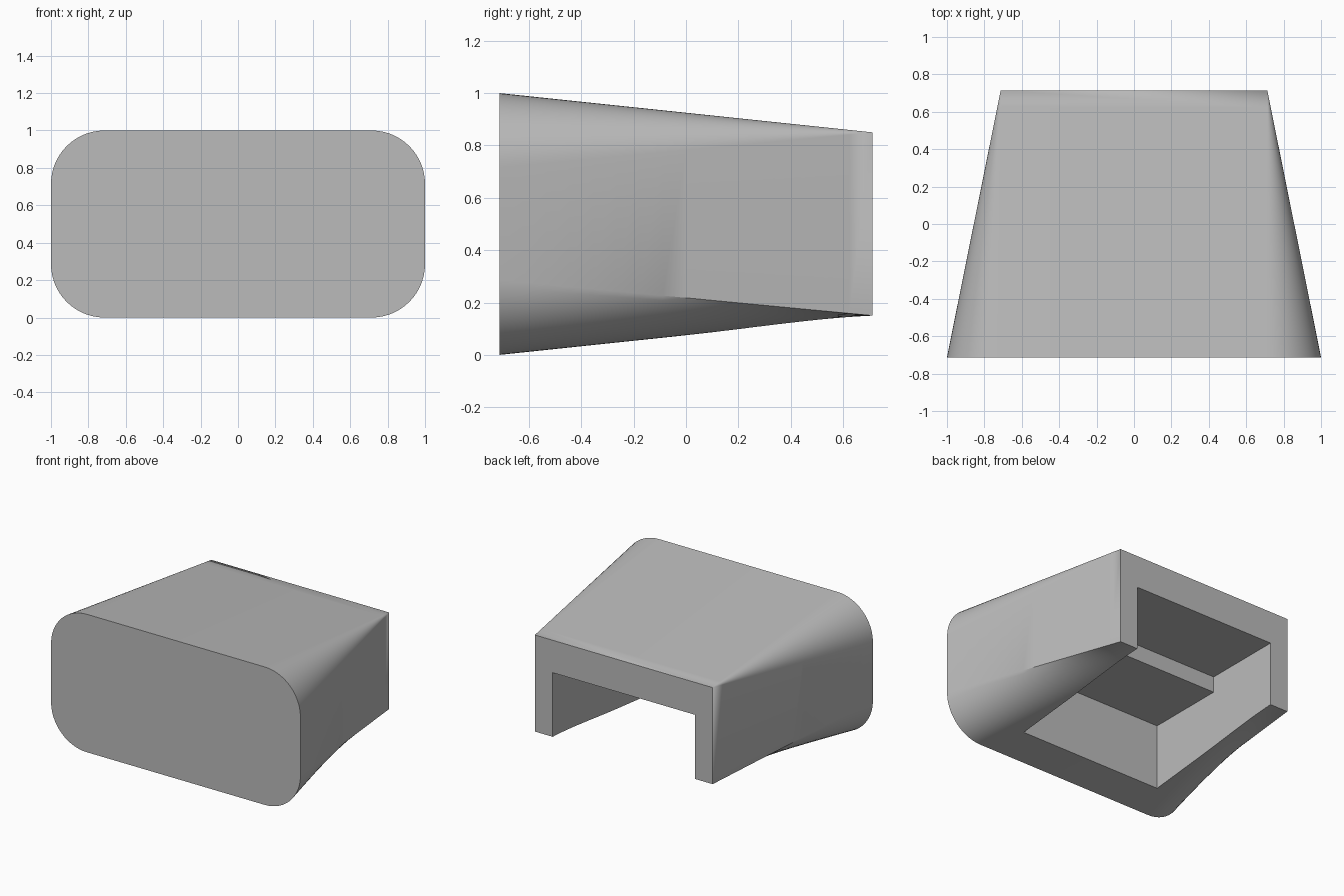
import bpy, bmesh
from math import sin, cos, pi, radians

cube = bpy.data.objects.get("Cube")
if cube:
    bpy.data.objects.remove(cube, do_unlink=True)

DEPTH = 0.713        # half length along y
RADIUS = 0.286       # front corner radius
BACK_X, BACK_LOW, BACK_HIGH = 0.713, 0.15, 0.85
SPREAD = 0.3         # how far the lower corners run along the back lower edge
ARC, RINGS = 14, 16

grey = bpy.data.materials.new("plain grey")
grey.use_nodes = True
grey.diffuse_color = (0.5, 0.5, 0.5, 1)
grey.node_tree.nodes["Principled BSDF"].inputs["Base Color"].default_value = (0.5, 0.5, 0.5, 1)


def make_object(name, bm):
    bmesh.ops.recalc_face_normals(bm, faces=bm.faces)
    mesh = bpy.data.meshes.new(name)
    bm.to_mesh(mesh)
    bm.free()
    mesh.materials.append(grey)
    obj = bpy.data.objects.new(name, mesh)
    bpy.context.collection.objects.link(obj)
    return obj


# Matching outline points: rounded front and square back, right half then mirrored
half = []
for i in range(ARC + 1):                     # lower corner
    t = i / ARC
    a = pi / 2 * (1 - t)
    front = (1 - RADIUS + RADIUS * cos(a), RADIUS - RADIUS * sin(a))
    half.append((front, (BACK_X - SPREAD * (1 - t), BACK_LOW)))
for i in range(ARC + 1):                     # upper corner
    a = pi / 2 * i / ARC
    front = (1 - RADIUS + RADIUS * cos(a), 1 - RADIUS + RADIUS * sin(a))
    half.append((front, (BACK_X, BACK_HIGH)))
outline = half + [((-f[0], f[1]), (-b[0], b[1])) for f, b in reversed(half)]

# Housing: rings blended from the front outline to the back outline
bm = bmesh.new()
rings = []
for r in range(RINGS + 1):
    s = r / RINGS
    rings.append([bm.verts.new((f[0] + (b[0] - f[0]) * s,
                                -DEPTH + 2 * DEPTH * s,
                                f[1] + (b[1] - f[1]) * s)) for f, b in outline])
count = len(outline)
for lower, upper in zip(rings, rings[1:]):
    for i in range(count):
        j = (i + 1) % count
        bm.faces.new((lower[i], lower[j], upper[j], upper[i]))
bm.faces.new(rings[0])
bm.faces.new(rings[-1])
bmesh.ops.remove_doubles(bm, verts=bm.verts, dist=1e-5)
housing = make_object("housing", bm)

# Stepped recess, open at the back and underneath
profile = [(-0.444, -0.2), (-0.444, 0.5), (0.133, 0.5), (0.133, 0.615), (1, 0.615), (1, -0.2)]
bm = bmesh.new()
side = bm.faces.new([bm.verts.new((-0.57, y, z)) for y, z in profile])
moved = bmesh.ops.extrude_face_region(bm, geom=[side])["geom"]
bmesh.ops.translate(bm, vec=(1.14, 0, 0),
                    verts=[g for g in moved if isinstance(g, bmesh.types.BMVert)])
# Close the start side if the extrusion removed it
bmesh.ops.holes_fill(bm, edges=bm.edges)
cutter = make_object("recess_cutter", bm)
cutter.hide_render = True

cut = housing.modifiers.new("recess", 'BOOLEAN')
cut.operation = 'DIFFERENCE'
cut.solver = 'EXACT'
cut.object = cutter

bpy.ops.object.select_all(action='DESELECT')
housing.select_set(True)
bpy.context.view_layer.objects.active = housing
bpy.ops.object.modifier_apply(modifier=cut.name)
bpy.data.objects.remove(cutter, do_unlink=True)
bpy.ops.object.shade_smooth_by_angle(angle=radians(30))
